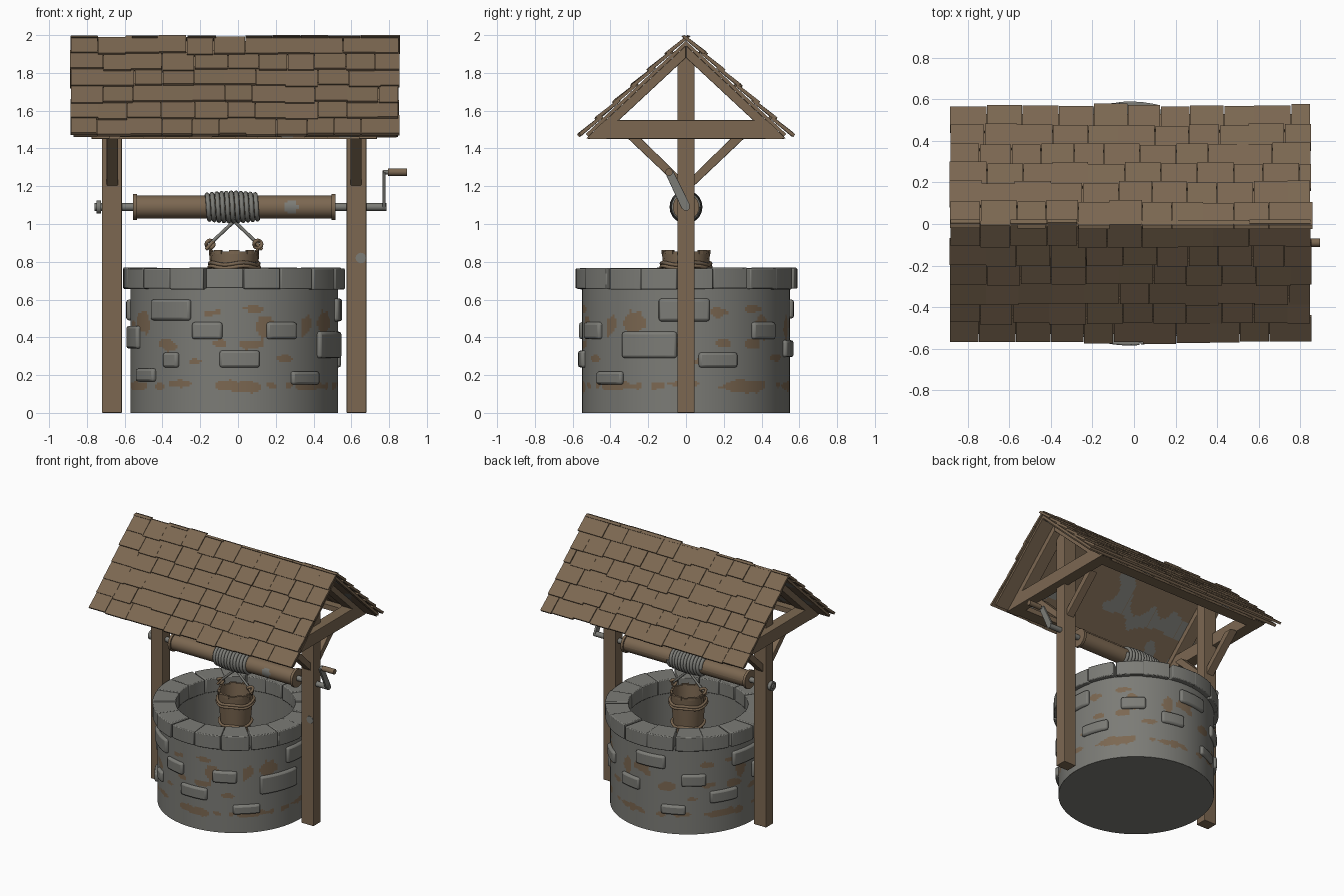
import bpy, bmesh, math, random
from math import sin, cos, pi, radians
from mathutils import Vector, noise

if "Cube" in bpy.data.objects:
    bpy.data.objects.remove(bpy.data.objects["Cube"])

random.seed(4)
CX = -0.02                      # centre line of the well in x
AXLE = 1.09                     # height of the windlass axle


def material(name, rgb):
    m = bpy.data.materials.new(name)
    m.diffuse_color = (*rgb, 1)
    m.use_nodes = True
    m.node_tree.nodes["Principled BSDF"].inputs["Base Color"].default_value = m.diffuse_color
    return m


STONE = material("stone_grey", (0.20, 0.20, 0.182))
WOOD = material("wood_brown", (0.20, 0.137, 0.083))


def finish(name, bm, mats, smooth=False, bevel=0, fix=True):
    if fix:
        bmesh.ops.recalc_face_normals(bm, faces=bm.faces)
    me = bpy.data.meshes.new(name)
    bm.to_mesh(me)
    bm.free()
    for m in mats:
        me.materials.append(m)
    ob = bpy.data.objects.new(name, me)
    bpy.context.collection.objects.link(ob)
    if bevel:
        b = ob.modifiers.new("bevel", 'BEVEL')
        b.width, b.segments, b.limit_method = bevel, 2, 'ANGLE'
    if smooth:
        bpy.ops.object.select_all(action='DESELECT')
        ob.select_set(True)
        bpy.context.view_layer.objects.active = ob
        bpy.ops.object.shade_smooth_by_angle(angle=radians(40))
    return ob


def prism(bm, pts, x0, x1):
    """Extrude a (y, z) outline from x0 to x1."""
    a = [bm.verts.new((x0, y, z)) for y, z in pts]
    b = [bm.verts.new((x1, y, z)) for y, z in pts]
    bm.faces.new(a)
    bm.faces.new(b[::-1])
    for i in range(len(pts)):
        j = (i + 1) % len(pts)
        bm.faces.new((a[i], b[i], b[j], a[j]))


def mirror_x(name, pts_list, x0, x1, bevel=0.004):
    """The same outlines at both ends of the well."""
    bm = bmesh.new()
    for pts in pts_list:
        prism(bm, pts, CX + x0, CX + x1)
        prism(bm, pts, CX - x1, CX - x0)
    return finish(name, bm, [WOOD], bevel=bevel)


def surface(name, f, nu, nv, rule, mats, smooth=True):
    """Parametric sheet; rule(u, v) gives each face's material."""
    bm = bmesh.new()
    vs = [[bm.verts.new(f(i / nu, j / nv)) for i in range(nu + 1)] for j in range(nv + 1)]
    for j in range(nv):
        for i in range(nu):
            fc = bm.faces.new((vs[j][i], vs[j][i + 1], vs[j + 1][i + 1], vs[j + 1][i]))
            fc.material_index = int(rule((i + .5) / nu, (j + .5) / nv))
    return finish(name, bm, mats, smooth, fix=False)


def lathe(name, pts, mat, n=32, loc=(0, 0, 0), along_x=False):
    """Spin an (r, h) outline about z, or about x."""
    bm = bmesh.new()
    rings = []
    for r, h in pts:
        ring = []
        for k in range(n if r > 0 else 1):
            c, s = r * cos(2 * pi * k / n), r * sin(2 * pi * k / n)
            ring.append(bm.verts.new((h, c, s) if along_x else (c, s, h)))
        rings.append(ring)
    for a, b in zip(rings, rings[1:]):
        for k in range(n):
            q = [a[k % len(a)], a[(k + 1) % len(a)], b[(k + 1) % len(b)], b[k % len(b)]]
            bm.faces.new(list(dict.fromkeys(q)))
    ob = finish(name, bm, [mat], True)
    ob.location = loc
    return ob


def rod(name, x0, x1, r, mat, y=0, z=AXLE, n=16):
    return lathe(name, [(0, x0), (r, x0), (r, x1), (0, x1)], mat, n, (0, y, z), True)


def tube(name, pts, r, mat, closed=False):
    cu = bpy.data.curves.new(name, 'CURVE')
    cu.dimensions, cu.bevel_depth, cu.bevel_resolution = '3D', r, 2
    cu.use_fill_caps = True
    sp = cu.splines.new('POLY')
    sp.points.add(len(pts) - 1)
    for p, c in zip(sp.points, pts):
        p.co = (*c, 1)
    sp.use_cyclic_u = closed
    cu.materials.append(mat)
    ob = bpy.data.objects.new(name, cu)
    bpy.context.collection.objects.link(ob)
    return ob


def arc_block(bm, mid, span, r0, r1, z0, z1, n=5):
    """Curved stone lying on the ring of the well."""
    secs = []
    for k in range(n + 1):
        t = radians(mid + span * (k / n - .5))
        secs.append([bm.verts.new((CX + r * cos(t), r * sin(t), z))
                     for r, z in ((r0, z0), (r1, z0), (r1, z1), (r0, z1))])
    bm.faces.new(secs[0])
    bm.faces.new(secs[-1][::-1])
    for a, b in zip(secs, secs[1:]):
        for i in range(4):
            bm.faces.new((a[i], a[(i + 1) % 4], b[(i + 1) % 4], b[i]))


# Well wall with worn brown patches: (angle, height, angle span, height span)
PATCHES = [(-151, .48, 15, .13), (-121, .155, 15, .04), (-136, .14, 8, .04), (-85, .14, 32, .065),
           (-40, .14, 24, .05), (-102, .53, 10, .045), (-79, .55, 13, .04), (-73, .45, 9, .14),
           (-80, .36, 15, .05), (-99, .37, 10, .04), (-46, .45, 8, .12), (-61, .29, 12, .04),
           (-130, .36, 12, .07), (-112, .27, 7, .03), (-58, .15, 6, .03)]


def worn(u, v):
    ang, z = u * 360, v * .66
    wob = noise.noise(Vector((12 * cos(u * 2 * pi), 12 * sin(u * 2 * pi), z * 22)))
    for a, h, w, t in PATCHES:
        d = (ang - a + 60) % 120 - 60      # pattern repeats three times round
        if (2 * d / w) ** 2 + (2 * (z - h) / t) ** 2 < 1 + 1.1 * wob:
            return 1
    return 0


surface("well_wall", lambda u, v: (CX + .55 * cos(u * 2 * pi), .55 * sin(u * 2 * pi), v * .66),
        240, 66, worn, [STONE, WOOD])
lathe("well_lining", [(.55, .66), (.43, .66), (.43, .04), (0, .04)], STONE, 48, (CX, 0, 0))
lathe("well_base", [(.55, 0), (0, 0)], STONE, 48, (CX, 0, 0)).data.flip_normals()

# Raised stones: (angle, height, angle span, height span)
STONES = [(-128, .545, 27, .11), (-105, .435, 17, .09), (-127, .28, 10, .08), (-87, .285, 22, .09),
          (-63, .435, 18, .09), (-47, .185, 20, .07), (-21, .36, 32, .14), (-1, .545, 28, .12),
          (18, .28, 22, .08), (48, .435, 18, .09), (78, .34, 18, .09), (96, .55, 24, .10),
          (114, .19, 18, .07), (129, .42, 18, .09), (152, .28, 22, .09), (172, .545, 26, .11),
          (192, .40, 26, .12), (212, .20, 18, .07)]
bm = bmesh.new()
for a, z, w, h in STONES:
    arc_block(bm, a, w, .52, .572, z - h / 2, z + h / 2)
finish("raised_stones", bm, [STONE], True, .014)

# Capping stones on the rim
bm = bmesh.new()
for k in range(18):
    arc_block(bm, k * 20 + 5 + random.uniform(-1, 1), 19.5, .42, .587 + random.uniform(-.005, .005),
              .652 + random.uniform(0, .008), .767 + random.uniform(-.004, .004))
finish("rim_stones", bm, [STONE], True, .006)

# Timber frame: posts, tie beams, rafters, braces
mirror_x("posts", [[(-.045, 0), (.045, 0), (.045, 1.9), (-.045, 1.9)]], .595, .70)
mirror_x("tie_beams", [[(-.52, 1.45), (.52, 1.45), (.44, 1.55), (-.44, 1.55)]], .665, .755)
mirror_x("rafters", [[(0, 1.945), (s * .53, 1.452), (s * .46, 1.452), (0, 1.88)] for s in (1, -1)],
         .66, .755)
mirror_x("braces", [[(s * .03, 1.19), (s * .03, 1.25), (s * .24, 1.455), (s * .31, 1.455)]
                    for s in (1, -1)], .615, .675)
bm = bmesh.new()
for s in (1, -1):
    prism(bm, [(s * .42, 1.45), (s * .51, 1.45), (s * .48, 1.49), (s * .42, 1.49)], CX - .755, CX + .755)
finish("eave_beams", bm, [WOOD])
lathe("post_patch", [(0, -.0475), (.028, -.0475), (.028, -.044), (0, -.044)], STONE, 12,
      (.65, 0, .82)).rotation_euler = (-pi / 2, 0, 0)

# Roof deck and shingles, laid out by distance down the slope and height off it
SLOPE = math.atan(.93)


def on_roof(side, s, n):
    return (side * (s * cos(SLOPE) + n * sin(SLOPE)), 1.97 - s * sin(SLOPE) + n * cos(SLOPE))


deck, shingles = bmesh.new(), bmesh.new()
for side in (1, -1):
    prism(deck, [on_roof(side, s, n) for s, n in ((0, 0), (.725, 0), (.725, -.018), (0, -.018))],
          CX - .85, CX + .86)
    for row in range(6):
        low = .126 * (row + 1)
        x = -.885
        while x < .84:
            w = random.uniform(.14, .18)
            end = x + w if x + w < .80 else .855 + random.uniform(-.006, .008)
            d, lift = low + random.uniform(-.012, .006), random.uniform(-.002, .004)
            prism(shingles, [on_roof(side, s, n) for s, n in
                             ((d, .010 + lift), (d, .028 + lift), (d - .15 + .01 * (row == 0), .018),
                              (d - .15, .001))],
                  x + random.uniform(-.004, .001), end - .004)
            x = end
finish("roof_deck", deck, [WOOD])
finish("shingles", shingles, [WOOD])

# Boards under the roof, with grey weathered patches
for side in (1, -1):
    for b in range(14):
        def board(u, v, b=b, side=side):
            u = 1 - u if side > 0 else u
            return (CX - .85 + (b + u) * 1.71 / 14, *on_roof(side, v * .725, -.02 - .006 * (b % 2)))

        def weathered(u, v):
            p = Vector(board(u, v))
            return noise.noise(Vector((p.x * 6, p.y * 6, p.z * 4 + side))) > .27
        surface("under_board", board, 8, 40, weathered, [WOOD, STONE], False)

# Windlass: drum, axle, crank
surface("drum", lambda u, v: (-.54 + v * 1.04, .06 * cos(u * 2 * pi), AXLE + .06 * sin(u * 2 * pi)),
        32, 70, lambda u, v: ((v - .79) / .035) ** 2 + ((u - .5) / .09) ** 2 < 1, [WOOD, STONE])
rod("drum_flange_left", -.555, -.535, .07, WOOD, n=24)
rod("drum_flange_right", .495, .515, .07, WOOD, n=24)
rod("axle", -.76, .785, .02, STONE)
rod("axle_cap", -.75, -.725, .035, STONE)
bm = bmesh.new()
prism(bm, [(-.022, 1.08), (.022, 1.10), (-.07, 1.285), (-.11, 1.27)], .765, .782)
finish("crank_arm", bm, [STONE], bevel=.003)
rod("crank_pin", .77, .80, .012, STONE, -.09, 1.275)
rod("crank_handle", .795, .895, .02, WOOD, -.09, 1.275)

# Rope wound on the drum, and the two strands to the bucket
coil = []
for k in range(11 * 20 + 1):
    t = k / 220
    a, r = k * 2 * pi / 20, .064 + .011 * sin(pi * t)
    coil.append((-.17 + .28 * t, r * cos(a), AXLE + r * sin(a)))
tube("rope_coil", coil, .0125, STONE)
for x in (-.148, .105):
    tube("bucket_rope", [(CX, 0, 1.015), (x, 0, .895)], .009, STONE)
    tube("rope_knot", [(x + .02 * cos(k * pi / 6), .012 * sin(k * pi / 3), .893 + .02 * sin(k * pi / 6))
                       for k in range(12)], .010, WOOD, True)
    s = 1 if x > 0 else -1
    tube("knot_tail", [(x - s * .02, 0, .91), (x + s * .022, -.01, .865)], .009, WOOD)
    tube("bucket_ear", [(x, 0, .885), (CX + s * .12, 0, .80)], .009, WOOD)

# Bucket with rope bands
lathe("bucket", [(0, .52), (.10, .52), (.128, .855), (.112, .855), (.09, .54), (0, .54)], WOOD, 16, (CX, 0, 0))
bm = bmesh.new()
for k in range(8):
    arc_block(bm, k * 45, 24, .112, .129, .84, .862, 2)
finish("bucket_staves", bm, [WOOD])
for z, r in ((.79, .130), (.772, .132), (.62, .116)):
    tube("bucket_band", [(CX + r * cos(k * pi / 16), r * sin(k * pi / 16), z + .006 * sin(k * pi / 4))
                         for k in range(32)], .010, WOOD, True)
